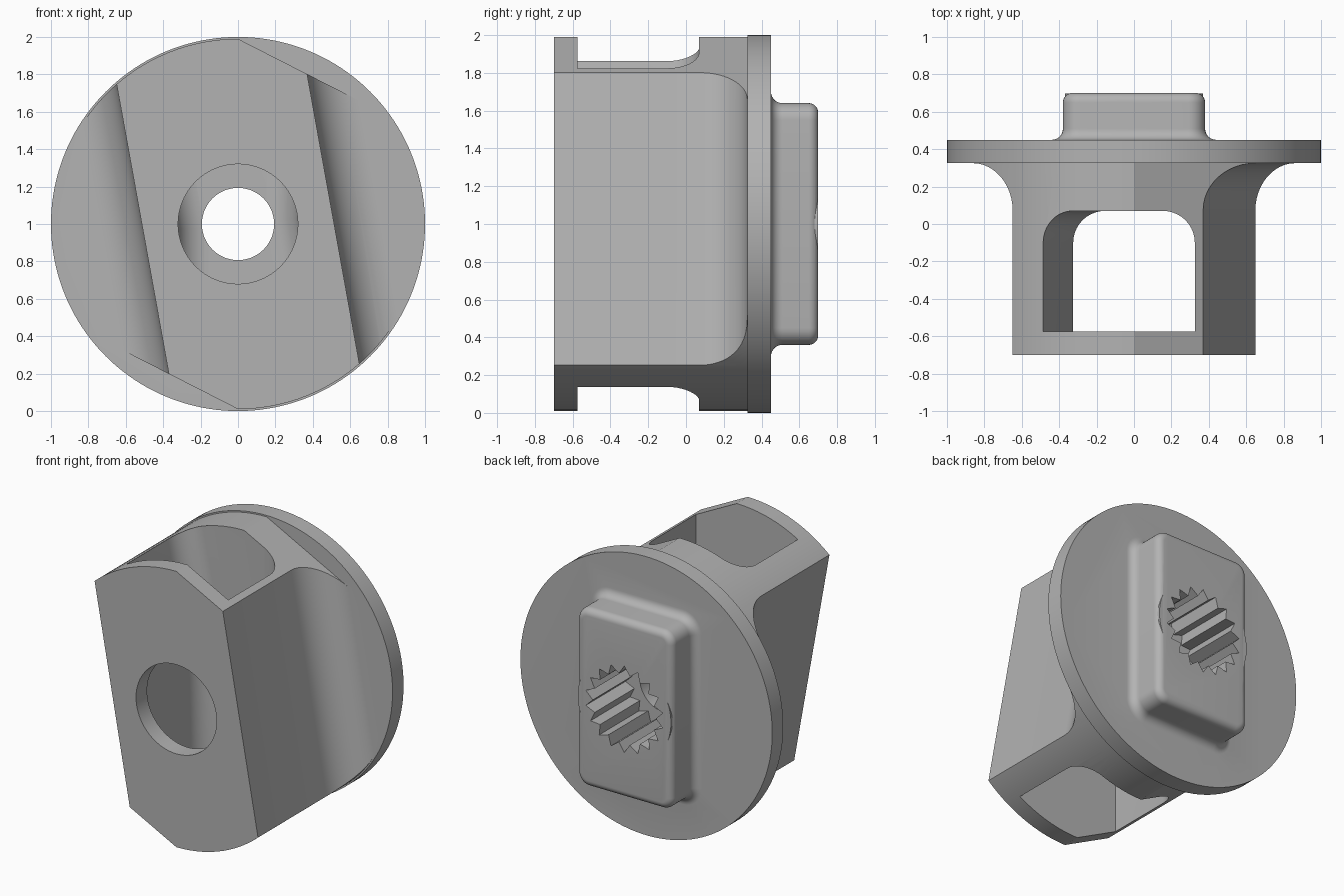
import bpy, bmesh, math

if "Cube" in bpy.data.objects:
    bpy.data.objects.remove(bpy.data.objects["Cube"], do_unlink=True)

TILT = math.atan2(0.285, 1.58)
C, T = math.cos(TILT), math.tan(TILT)

grey = bpy.data.materials.new("plain_grey")
grey.use_nodes = True
grey.diffuse_color = (0.45, 0.45, 0.45, 1)
grey.node_tree.nodes["Principled BSDF"].inputs["Base Color"].default_value = grey.diffuse_color


def loft(name, rings):
    """Closed solid through equal-length rings of 3D points."""
    bm = bmesh.new()
    loops = [[bm.verts.new(p) for p in ring] for ring in rings]
    n = len(loops[0])
    for a, b in zip(loops, loops[1:]):
        for i in range(n):
            j = (i + 1) % n
            bm.faces.new((a[i], a[j], b[j], b[i]))
    bm.faces.new(loops[0][::-1])
    bm.faces.new(loops[-1])
    bmesh.ops.recalc_face_normals(bm, faces=bm.faces)
    mesh = bpy.data.meshes.new(name)
    bm.to_mesh(mesh)
    bm.free()
    obj = bpy.data.objects.new(name, mesh)
    bpy.context.collection.objects.link(obj)
    mesh.materials.append(grey)
    return obj


def at_depth(points, y):
    """Place an outline, drawn around the shaft axis, at depth y."""
    return [(x, y, z + 1) for x, z in points]


def circle(r, n=96):
    return [(r * math.cos(2 * math.pi * i / n), r * math.sin(2 * math.pi * i / n)) for i in range(n)]


def cylinder(name, r, y0, y1, n=96):
    return loft(name, [at_depth(circle(r, n), y) for y in (y0, y1)])


def combine(target, tool, operation):
    mod = target.modifiers.new(operation.lower(), "BOOLEAN")
    mod.operation, mod.object, mod.solver = operation, tool, "EXACT"
    bpy.context.view_layer.objects.active = target
    bpy.ops.object.modifier_apply(modifier=mod.name)
    bpy.data.objects.remove(tool, do_unlink=True)


# Tilted fork body: flat sides that flare into the flange
R, SIDE = 0.25, 0.506
half = [(SIDE, -0.7)]
for i in range(13):
    a = math.pi / 2 * i / 12
    half.append((SIDE + R * (1 - math.cos(a)), 0.075 + R * math.sin(a)))
half.append((SIDE + R, 0.39))
section = half + [(-u, y) for u, y in reversed(half)]


def along_band(v):
    s = math.sin(TILT)
    return [(u * C - v * s, y, 1 + u * s + v * C) for u, y in section]


body = loft("fork_body", [along_band(-1.3), along_band(1.3)])

# Round outline with one flat chord at the top and one at the bottom
SLOPE = 0.51
chord_end = math.pi / 2 - 2 * math.atan(SLOPE)
arc = [chord_end + (-math.pi / 2 - chord_end) * i / 40 for i in range(41)]
right = [(0.99 * math.cos(a), 0.99 * math.sin(a)) for a in arc]
outline = right + [(-x, -z) for x, z in right]
combine(body, loft("outline_tool", [at_depth(outline, y) for y in (-0.9, 0.38)]), "INTERSECT")


# Cavity between the fork sides, with rounded back corners
def slot(w):
    top = 1.2
    pts = [(w, top), (w, w * (1 / C - 1) / T), (w / C + top * T, -top)]
    return pts + [(-x, -z) for x, z in pts]


rings = [at_depth(slot(0.325), -0.575)]
CR = 0.17
for i in range(11):
    a = math.pi / 2 * i / 10
    rings.append(at_depth(slot(0.325 - CR * (1 - math.cos(a))), 0.07 - CR + CR * math.sin(a)))
combine(body, loft("cavity_tool", rings), "DIFFERENCE")
combine(body, cylinder("front_hole_tool", 0.32, -0.9, -0.5), "DIFFERENCE")

# Flange
flange = cylinder("flange", 1.0, 0.325, 0.45, 160)
combine(body, flange, "UNION")


# Rear boss with a filleted foot and rounded rim
def rounded_rect(grow):
    r = 0.09 + grow
    pts = []
    for k, (sx, sz) in enumerate([(1, 1), (-1, 1), (-1, -1), (1, -1)]):
        for i in range(9):
            a = math.pi / 2 * (k + i / 8)
            pts.append((sx * 0.29 + r * math.cos(a), sz * 0.55 + r * math.sin(a)))
    return pts


FOOT, RIM = 0.06, 0.05
rings = [at_depth(rounded_rect(FOOT), 0.4)]
for i in range(8):
    a = math.pi / 2 * i / 7
    rings.append(at_depth(rounded_rect(FOOT * (1 - math.sin(a))), 0.45 + FOOT * (1 - math.cos(a))))
for i in range(8):
    a = math.pi / 2 * i / 7
    rings.append(at_depth(rounded_rect(-RIM * (1 - math.cos(a))), 0.7 - RIM + RIM * math.sin(a)))
combine(body, loft("rear_boss", rings), "UNION")
combine(body, cylinder("boss_collar", 0.37, 0.42, 0.699), "UNION")

# Toothed socket, then the plain bore into the cavity
TEETH = 18
star = []
for i in range(TEETH * 2):
    r = 0.31 if i % 2 else 0.25
    a = math.pi * i / TEETH
    star.append((r * math.cos(a), r * math.sin(a)))
combine(body, loft("socket_tool", [at_depth(star, y) for y in (0.25, 0.9)]), "DIFFERENCE")
combine(body, cylinder("bore_tool", 0.193, -0.2, 0.8), "DIFFERENCE")

body.name = "shaft_coupling"
bpy.ops.object.select_all(action="DESELECT")
body.select_set(True)
bpy.context.view_layer.objects.active = body
bpy.ops.object.shade_smooth_by_angle(angle=math.radians(25))
